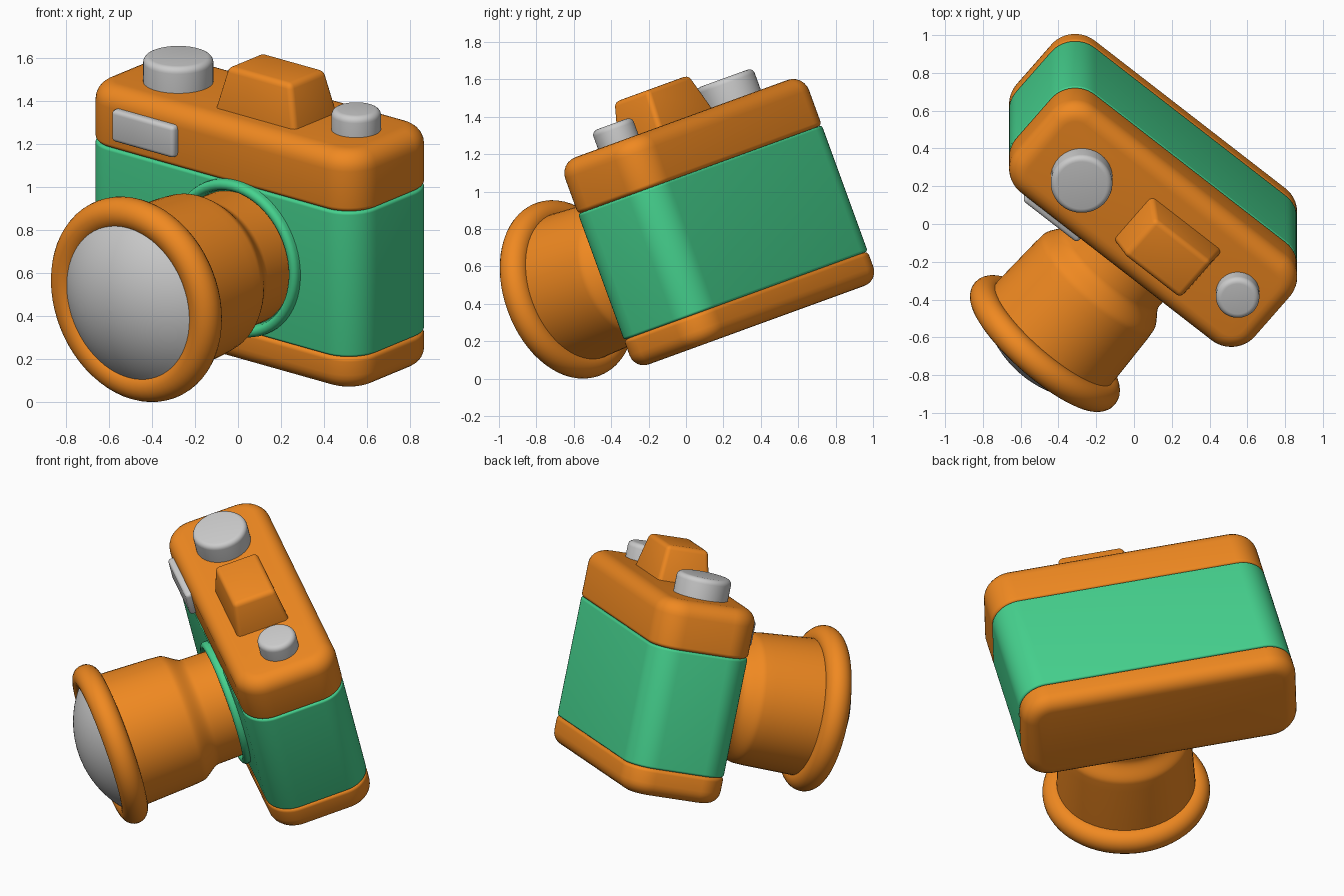
import bpy, bmesh
from math import sin, cos, pi, radians, asin
from mathutils import Matrix, Vector

if "Cube" in bpy.data.objects:
    bpy.data.objects.remove(bpy.data.objects["Cube"])

# whole camera is turned and tipped forward
POSE = Matrix.Rotation(radians(20), 4, 'X') @ Matrix.Rotation(radians(-39.5), 4, 'Z')
BX, BY = -0.2095, 0.4137        # body centre
W, D, R = 1.64, 0.62, 0.165     # body width, depth, corner radius
FRONT = BY - D / 2
LX, LY, LZ = -0.0895, -0.633, 0.665     # lens rim centre


def material(name, rgb):
    m = bpy.data.materials.new(name)
    m.diffuse_color = (*rgb, 1)
    m.use_nodes = True
    m.node_tree.nodes["Principled BSDF"].inputs["Base Color"].default_value = m.diffuse_color
    return m


ORANGE = material("orange", (0.87, 0.25, 0.015))
GREEN = material("green", (0.06, 0.64, 0.27))


def finish(name, bm, mat=None, sharp=35):
    bmesh.ops.recalc_face_normals(bm, faces=bm.faces)
    for f in bm.faces:
        f.smooth = True
    for e in bm.edges:
        e.smooth = e.calc_face_angle(0) < radians(sharp)
    me = bpy.data.meshes.new(name)
    bm.to_mesh(me)
    bm.free()
    me.transform(POSE)
    ob = bpy.data.objects.new(name, me)
    bpy.context.collection.objects.link(ob)
    if mat:
        me.materials.append(mat)
    return ob


def skin(bm, rings, closed=False):
    vs = [[bm.verts.new(p) for p in ring] for ring in rings]
    n = len(vs[0])
    pairs = list(zip(vs, vs[1:])) + ([(vs[-1], vs[0])] if closed else [])
    for a, b in pairs:
        for i in range(n):
            j = (i + 1) % n
            bm.faces.new((a[i], a[j], b[j], b[i]))
    if not closed:
        bm.faces.new(vs[0][::-1])
        bm.faces.new(vs[-1])


def outline(inset, z, n=12):
    pts = []
    for k, (sx, sy) in enumerate([(1, 1), (-1, 1), (-1, -1), (1, -1)]):
        for i in range(n + 1):
            a = pi / 2 * (k + i / n)
            pts.append((BX + sx * (W / 2 - R) + (R - inset) * cos(a),
                        BY + sy * (D / 2 - R) + (R - inset) * sin(a), z))
    return pts


def slab(name, z0, z1, b0, b1, mat):
    """Rounded slab with bottom bevel b0 and top bevel b1."""
    n = 6
    angs = [pi / 2 * i / n for i in range(n + 1)]
    rings = [outline(b0 * (1 - sin(a)), z0 + b0 * (1 - cos(a))) for a in angs]
    rings += [outline(b1 * (1 - cos(a)), z1 - b1 * (1 - sin(a))) for a in angs]
    bm = bmesh.new()
    skin(bm, rings)
    return finish(name, bm, mat)


def lathe(name, profile, place, mat=None, closed=False, n=64):
    """Spin (radius, height) points around local z, then place."""
    bm = bmesh.new()
    skin(bm, [[(r * cos(2 * pi * i / n), r * sin(2 * pi * i / n), h)
               for i in range(n)] for r, h in profile], closed)
    bm.transform(place)
    return finish(name, bm, mat)


def block(name, size, loc, bevel, mat=None, taper=(1, 1)):
    bm = bmesh.new()
    bmesh.ops.create_cube(bm, size=1)
    for v in bm.verts:
        top = v.co.z > 0
        v.co = Vector((v.co.x * size[0] * (taper[0] if top else 1),
                       v.co.y * size[1] * (taper[1] if top else 1),
                       v.co.z * size[2])) + Vector(loc)
    bmesh.ops.bevel(bm, geom=bm.edges[:], offset=bevel, segments=4,
                    profile=0.5, affect='EDGES')
    return finish(name, bm, mat)


# body: base plate, grip band, top plate
slab("bottom_plate", 0.14, 0.308, 0.08, 0.022, ORANGE)
slab("body_band", 0.308, 1.025, 0.014, 0.014, GREEN)
slab("top_plate", 1.025, 1.315, 0.022, 0.09, ORANGE)

# viewfinder hump and flash window
block("viewfinder_hump", (0.50, 0.33, 0.24), (BX + 0.12, BY - 0.025, 1.40), 0.026,
      ORANGE, (0.76, 0.78))
block("flash_window", (0.375, 0.07, 0.157), (BX - 0.426, FRONT, 1.156), 0.02)

# dials on top
for name, x, y, r, top, b in (("large_dial", -0.476, -0.018, 0.163, 1.44, 0.03),
                              ("shutter_button", 0.574, 0.007, 0.115, 1.415, 0.03)):
    prof = [(r, 1.29)] + [(r - b + b * cos(pi / 2 * i / 5), top - b + b * sin(pi / 2 * i / 5))
                          for i in range(6)]
    lathe(name, prof, Matrix.Translation((BX + x, BY + y, 0)), n=48)

# lens: local z points forward out of the body, origin at rim centre
AXIS = Matrix.Translation((LX, LY, LZ)) @ Matrix.Rotation(pi / 2, 4, 'X')

# mount ring
lathe("mount_ring", [(0.29, -0.80), (0.38, -0.80)] +
      [(0.355 + 0.025 * cos(pi * i / 10), -0.722 + 0.025 * sin(pi * i / 10)) for i in range(11)] +
      [(0.325, -0.732), (0.29, -0.732)], AXIS, GREEN, closed=True)

# barrel with smooth step between narrow and wide section
step = []
for i in range(13):
    u = i / 12
    step.append((0.325 + 0.063 * u * u * (3 - 2 * u), -0.565 + 0.13 * u))
lathe("lens_barrel", [(0.321, -0.80)] + step + [(0.393, -0.38), (0.41, 0.0)], AXIS, ORANGE)

# rim
lathe("lens_rim", [(0.415 + 0.077 * cos(2 * pi * i / 24), 0.077 * sin(2 * pi * i / 24))
                   for i in range(24)], AXIS, ORANGE, closed=True)

# domed glass
a, h, base = 0.372, 0.135, 0.057
rho = (a * a + h * h) / (2 * h)
half = asin(a / rho)
lathe("lens_glass", [(a, 0.0)] + [(rho * sin(half * (1 - i / 12)) + 0.002,
                                   base + h - rho + rho * cos(half * (1 - i / 12)))
                                  for i in range(13)], AXIS)
